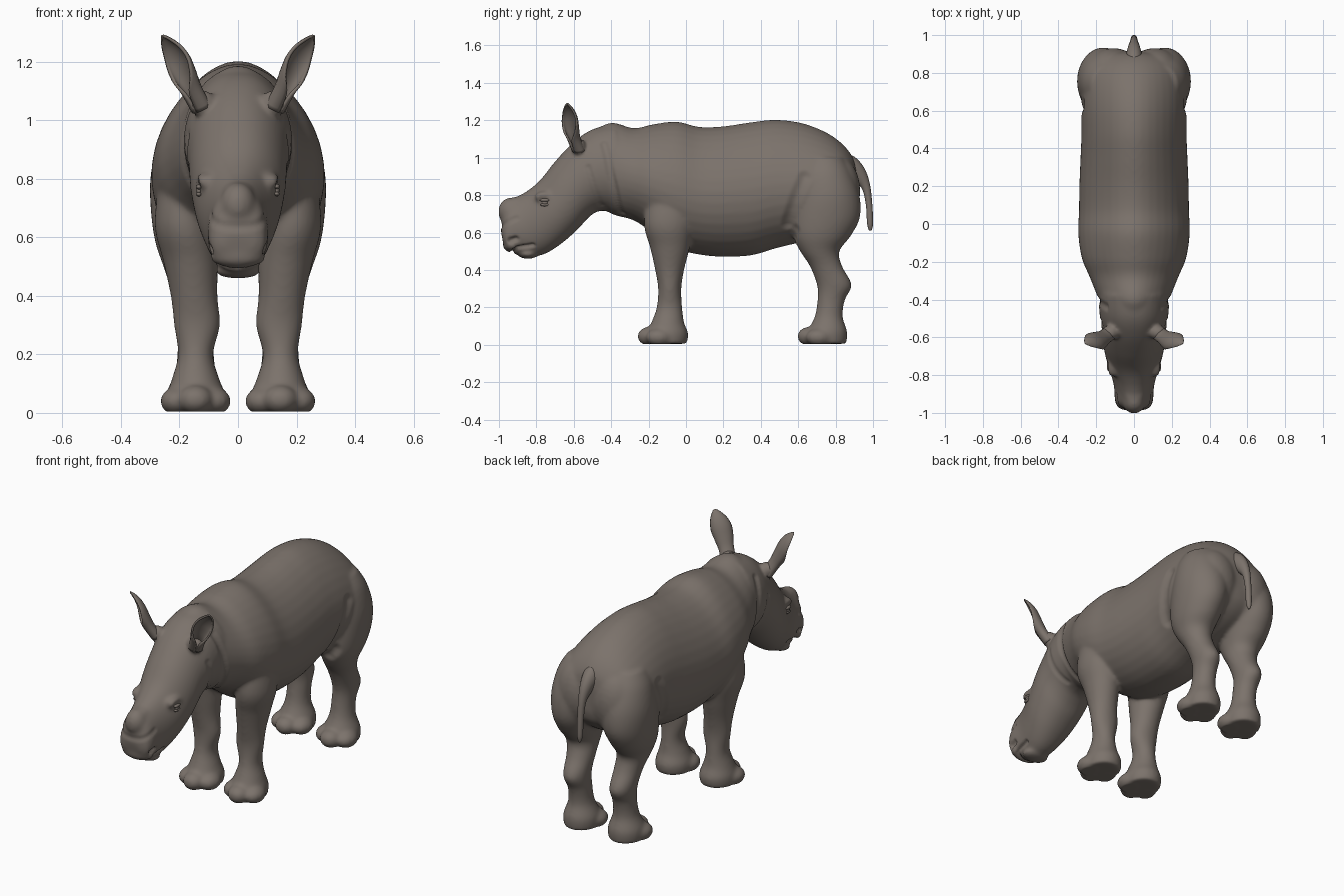
import bpy
import bmesh
from math import cos, sin, pi, copysign, radians
from mathutils import Vector, Matrix

if "Cube" in bpy.data.objects:
    bpy.data.objects.remove(bpy.data.objects["Cube"])

hide_colour = (0.20, 0.17, 0.148, 1)
hide = bpy.data.materials.new("warm grey hide")
hide.use_nodes = True
hide.diffuse_color = hide_colour
shader = next(n for n in hide.node_tree.nodes if n.type == "BSDF_PRINCIPLED")
shader.inputs["Base Color"].default_value = hide_colour
shader.inputs["Roughness"].default_value = 0.8


def make_object(name, mesh):
    """Link a smooth-shaded mesh in the hide colour."""
    mesh.name = name
    mesh.materials.clear()
    mesh.materials.append(hide)
    for polygon in mesh.polygons:
        polygon.use_smooth = True
        polygon.material_index = 0
    ob = bpy.data.objects.new(name, mesh)
    bpy.context.collection.objects.link(ob)
    return ob


def finish(name, bm):
    bmesh.ops.recalc_face_normals(bm, faces=bm.faces)
    mesh = bpy.data.meshes.new(name)
    bm.to_mesh(mesh)
    bm.free()
    return make_object(name, mesh)


def baked(ob):
    """Replace the object by its modified mesh."""
    bpy.context.view_layer.update()
    graph = bpy.context.evaluated_depsgraph_get()
    mesh = bpy.data.meshes.new_from_object(ob.evaluated_get(graph))
    name = ob.name
    bpy.data.objects.remove(ob)
    return make_object(name, mesh)


def spline(rows, steps):
    """Smooth curve through rows of numbers."""
    result = []
    for i in range(len(rows) - 1):
        a, b, c, d = (Vector(rows[min(max(i + k, 0), len(rows) - 1)]) for k in (-1, 0, 1, 2))
        for s in range(steps):
            t = s / steps
            result.append(b + (c - a) * (t / 2) + (a * 2 - b * 5 + c * 4 - d) * (t * t / 2)
                          + (b * 3 - a - c * 3 + d) * (t ** 3 / 2))
    result.append(Vector(rows[-1]))
    return result


def loft(bm, rows, power=1.0, taper=0.0, side=1, count=36):
    """Skin rings given as (y1, z1, y2, z2, half width, centre x)."""
    rings = []
    for y1, z1, y2, z2, w, x in spline(rows, 5):
        ring = []
        for k in range(count):
            c, s = cos(2 * pi * k / count), sin(2 * pi * k / count)
            across = copysign(abs(c) ** power, c) * w * (1 - taper * s * (1 + .6 * s))
            ring.append(bm.verts.new((side * (x + across), (y1 + y2) / 2 + s * (y1 - y2) / 2,
                                      (z1 + z2) / 2 + s * (z1 - z2) / 2)))
        rings.append(ring)
    for a, b in zip(rings, rings[1:]):
        for k in range(count):
            n = (k + 1) % count
            bm.faces.new((a[k], a[n], b[n], b[k]))
    bm.faces.new(rings[0])
    bm.faces.new(rings[-1])


def ball(bm, centre, size):
    bmesh.ops.create_uvsphere(bm, u_segments=24, v_segments=16, radius=1,
                              matrix=Matrix.Translation(centre) @ Matrix.Diagonal((*size, 1)))


# Torso: y, top, bottom, half width
torso = [(-.5, 1.14, .77, .15), (-.4, 1.188, .70, .186), (-.28, 1.158, .665, .234),
         (-.18, 1.178, .60, .275), (-.05, 1.193, .515, .294), (.07, 1.165, .482, .29),
         (.2, 1.168, .47, .288), (.35, 1.19, .478, .282), (.48, 1.203, .515, .277),
         (.62, 1.185, .55, .278), (.75, 1.135, .59, .272), (.84, 1.07, .64, .245),
         (.895, .995, .7, .17), (.912, .92, .76, .08)]

# Head: brow line y and z, jaw line y and z, half width
head = [(-.38, 1.18, -.34, .71, .19), (-.5, 1.152, -.46, .715, .182), (-.6, 1.085, -.52, .68, .17),
        (-.7, .98, -.58, .615, .163), (-.78, .88, -.66, .545, .146), (-.85, .822, -.74, .492, .122),
        (-.91, .787, -.81, .472, .106), (-.965, .745, -.885, .482, .102), (-.985, .66, -.945, .493, .09),
        (-.99, .61, -.975, .53, .055)]

# Legs: z, front, back, centre x, half width
front_leg = [(.85, -.2, .05, .18, .08), (.65, -.225, .04, .185, .1), (.52, -.192, .02, .163, .093),
             (.4, -.165, -.01, .15, .08), (.3, -.149, -.025, .14, .079), (.2, -.157, -.02, .145, .06),
             (.12, -.185, -.01, .145, .08), (.06, -.215, .012, .143, .1), (.005, -.215, .005, .143, .097)]
hind_leg = [(1.0, .64, .84, .14, .09), (.92, .61, .885, .155, .12), (.8, .585, .928, .158, .142),
            (.68, .565, .93, .165, .132), (.58, .572, .88, .17, .112), (.5, .61, .82, .165, .09),
            (.42, .662, .835, .155, .076), (.32, .7, .886, .15, .067), (.24, .703, .85, .145, .062),
            (.15, .688, .838, .145, .068), (.07, .65, .862, .145, .098), (.005, .645, .858, .145, .096)]

bm = bmesh.new()
loft(bm, [(y, top, y, low, w, 0) for y, top, low, w in torso], power=1.02, taper=.125)
loft(bm, [(*row, 0) for row in head], power=.9, taper=.06)
ball(bm, (0, -.938, .712), (.062, .066, .075))       # budding horn
ball(bm, (0, -.87, .752), (.06, .11, .042))          # nose bridge
ball(bm, (0, -.845, .484), (.078, .055, .025))       # lower lip
ball(bm, (0, -.93, .53), (.095, .05, .035))          # upper lip
for side in (1, -1):
    for leg, toe_y in ((front_leg, -.2), (hind_leg, .655)):
        loft(bm, [(f, z, b, z, w, x) for z, f, b, x, w in leg], side=side)
        ball(bm, (side * .145, toe_y, .045), (.06, .06, .05))
        for out in (-1, 1):
            ball(bm, (side * (.145 + out * .065), toe_y + .055, .04), (.056, .07, .048))
    ball(bm, (side * .11, -.755, .79), (.036, .055, .032))  # brow
    ball(bm, (side * .125, -.575, 1.06), (.048, .04, .045))  # ear root
    ball(bm, (side * .11, .81, .82), (.14, .122, .19))      # buttock

# Fuse the volumes into one skin
skin = finish("body_skin", bm)
remesh = skin.modifiers.new("fuse", "REMESH")
remesh.mode = "VOXEL"
remesh.voxel_size = .009
soften = skin.modifiers.new("soften", "SMOOTH")
soften.factor = .5
soften.iterations = 16
skin = baked(skin)


def press(path, radius, depth):
    """Press a fold into both sides of the skin along a path."""
    line = [skin.closest_point_on_mesh(p)[1] for p in spline(path, 10)]
    moves = []
    for v in skin.data.vertices:
        p = Vector((abs(v.co.x), v.co.y, v.co.z))
        near = min((p - q).length for q in line)
        if near < radius:
            moves.append((v, v.normal * depth * (1 - (near / radius) ** 2) ** 2))
    for v, move in moves:
        v.co -= move


bpy.context.view_layer.update()
# Flank and neck folds
press([(.3, .635, .9), (.3, .59, .78), (.28, .555, .65), (.2, .54, .56)], .045, .012)
press([(.16, -.44, 1.08), (.2, -.42, 1.0), (.2, -.39, .82), (.1, -.35, .68)], .03, .009)
press([(.2, -.53, .95), (.2, -.49, .82), (.12, -.45, .72)], .025, .006)
# Horn groove, mouth, nostrils
press([(0, -1, .635), (.07, -.98, .645), (.11, -.91, .68)], .022, .005)
press([(0, -.93, .495), (.06, -.92, .498), (.1, -.88, .508), (.1, -.82, .525)], .017, .016)
press([(.1, -.94, .555), (.1, -.91, .565)], .022, .018)
# Eye sockets
press([(.2, -.79, .765), (.2, -.75, .77)], .03, .009)
for v in skin.data.vertices:
    v.co.z = max(v.co.z, .004)
skin.data.update()
bpy.context.view_layer.update()

# Eyes with lids
for side, label in ((1, "left"), (-1, "right")):
    spot = skin.closest_point_on_mesh((side * .2, -.77, .765))[1]
    bm = bmesh.new()
    ball(bm, spot, (.009, .016, .013))
    finish(label + "_eye", bm)
    bm = bmesh.new()
    ball(bm, spot + Vector((0, 0, .013)), (.011, .028, .009))
    ball(bm, spot - Vector((0, 0, .012)), (.01, .026, .008))
    finish(label + "_eyelids", bm)

# Tail: outer y and z, inner y and z, half width
tail = [(.83, 1.03, .79, .93, .04), (.9, 1.005, .865, .9, .045), (.953, .945, .905, .87, .034),
        (.983, .86, .943, .83, .022), (.996, .75, .962, .745, .018), (1, .65, .968, .65, .016),
        (.993, .612, .978, .612, .006)]
bm = bmesh.new()
loft(bm, [(*row, 0) for row in tail], count=16)
finish("tail", bm)

# Ears: cupped leaves, opening outward and forward
for side, label in ((1, "left"), (-1, "right")):
    base, tip = Vector((.125, -.575, 1.04)), Vector((.258, -.635, 1.287))
    axis = (tip - base).normalized()
    opening = Vector((.72, -.7, 0))
    opening = (opening - axis * opening.dot(axis)).normalized()
    across = axis.cross(opening)
    # along, half width, arc half angle
    shape = [(0, .036, 179), (.25, .037, 165), (.45, .047, 115), (.64, .053, 85),
             (.8, .044, 75), (.93, .022, 75), (1, .003, 75)]
    bm = bmesh.new()
    previous = None
    for t, w, arc in spline(shape, 4):
        row = []
        bow = Vector((0, -.014 * sin(pi * t), 0))
        for k in range(17):
            a = radians(arc) * (k / 8 - 1)
            p = base.lerp(tip, t) + bow + across * sin(a) * w - opening * cos(a) * w * .7
            row.append(bm.verts.new((side * p.x, p.y, p.z)))
        if previous:
            for k in range(16):
                bm.faces.new((previous[k], previous[k + 1], row[k + 1], row[k]))
        previous = row
    ear = finish(label + "_ear", bm)
    solid = ear.modifiers.new("thickness", "SOLIDIFY")
    solid.thickness = .01
    solid.offset = 0
    baked(ear)
